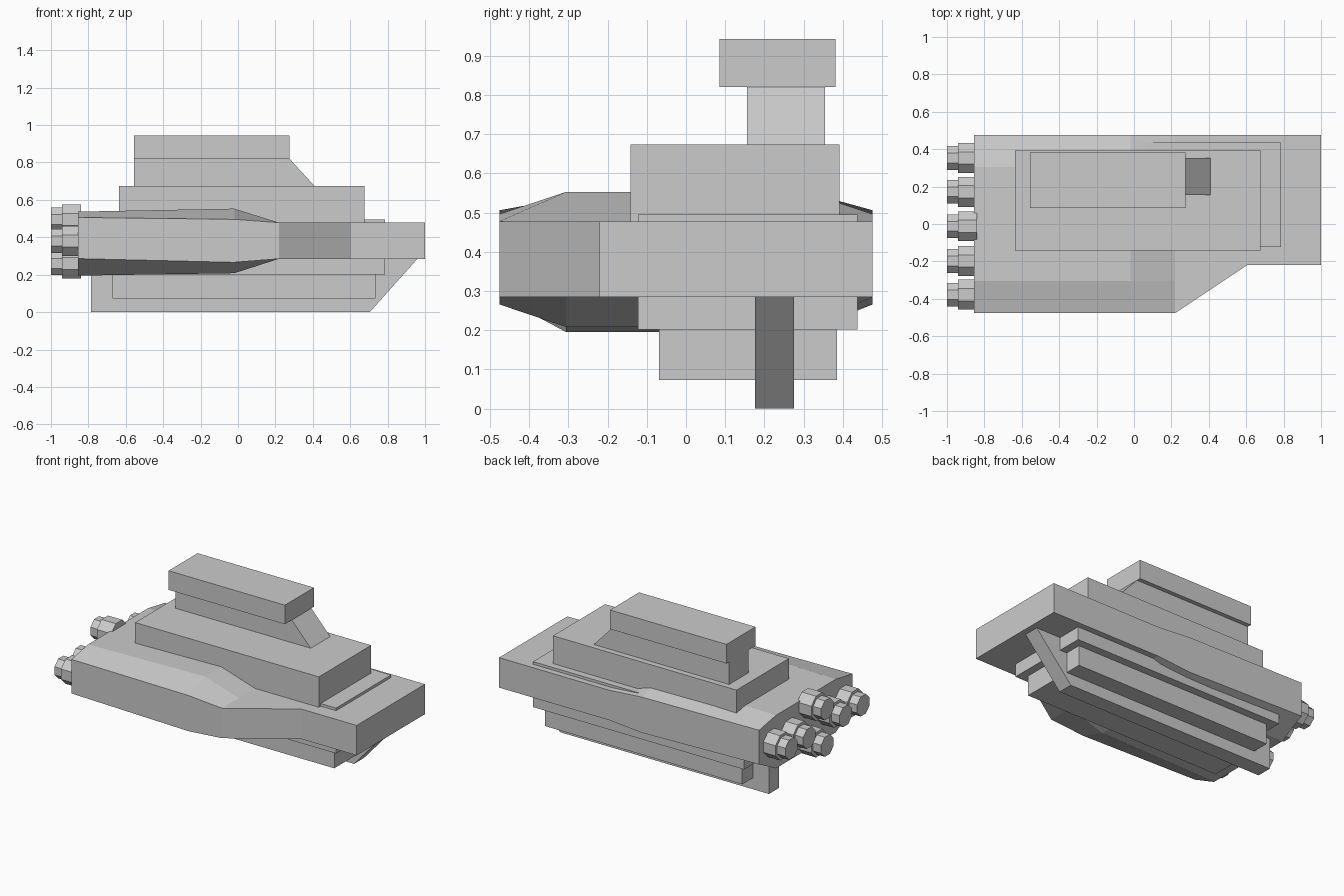
import bpy, bmesh, math
from mathutils import Matrix

if "Cube" in bpy.data.objects:
    bpy.data.objects.remove(bpy.data.objects["Cube"])


def finish(name, bm):
    bmesh.ops.recalc_face_normals(bm, faces=bm.faces)
    mesh = bpy.data.meshes.new(name)
    bm.to_mesh(mesh)
    bm.free()
    obj = bpy.data.objects.new(name, mesh)
    bpy.context.collection.objects.link(obj)
    return obj


def loft(name, rings):
    """Skin a list of equal-length vertex rings and cap both ends."""
    bm = bmesh.new()
    loops = [[bm.verts.new(p) for p in ring] for ring in rings]
    n = len(loops[0])
    for a, b in zip(loops, loops[1:]):
        for i in range(n):
            j = (i + 1) % n
            bm.faces.new((a[i], a[j], b[j], b[i]))
    bm.faces.new(loops[0])
    bm.faces.new(loops[-1])
    return finish(name, bm)


def side_profile(name, points, y0, y1):
    """Extrude an x-z outline between two y positions."""
    return loft(name, [[(x, y, z) for x, z in points] for y in (y0, y1)])


def box(name, x0, x1, y0, y1, z0, z1):
    return side_profile(name, [(x0, z0), (x1, z0), (x1, z1), (x0, z1)], y0, y1)


# Main hull: x, front y, front ridge y, edge bottom, ridge bottom, edge top, ridge top
stations = [
    (-0.855, -0.476, -0.305, 0.286, 0.195, 0.506, 0.537),
    (-0.02, -0.476, -0.305, 0.266, 0.208, 0.496, 0.553),
    (0.22, -0.476, -0.305, 0.285, 0.285, 0.478, 0.478),
    (0.605, -0.22, -0.14, 0.285, 0.285, 0.478, 0.478),
    (1.0, -0.22, -0.14, 0.285, 0.285, 0.478, 0.478),
]
loft("main_hull", [
    [(x, yf, eb), (x, yr, rb), (x, 0.305, rb), (x, 0.476, eb),
     (x, 0.476, et), (x, 0.305, rt), (x, yr, rt), (x, yf, et)]
    for x, yf, yr, eb, rb, et, rt in stations])

# Superstructure
box("deck_plate", -0.72, 0.785, -0.122, 0.437, 0.45, 0.495)
box("upper_deck", -0.635, 0.675, -0.141, 0.392, 0.45, 0.674)
side_profile("bridge_neck", [(-0.555, 0.67), (0.413, 0.67), (0.275, 0.82), (-0.555, 0.82)],
             0.156, 0.354)
box("bridge", -0.555, 0.275, 0.085, 0.381, 0.82, 0.943)

# Underside
box("belly_plate", -0.72, 0.785, -0.122, 0.437, 0.202, 0.3)
box("belly_box", -0.67, 0.735, -0.069, 0.385, 0.073, 0.21)
side_profile("keel", [(-0.785, 0.0), (0.705, 0.0), (0.96, 0.286), (-0.785, 0.286)],
             0.176, 0.276)


# Engines: octagonal housing with a narrower nozzle
def engine(name, y, z):
    bm = bmesh.new()
    for x0, x1, apothem in ((-0.942, -0.84, 0.08), (-1.0, -0.93, 0.063)):
        radius = apothem / math.cos(math.pi / 8)
        place = (Matrix.Translation(((x0 + x1) / 2, y, z))
                 @ Matrix.Rotation(math.pi / 2, 4, 'Y')
                 @ Matrix.Rotation(math.pi / 8, 4, 'Z'))
        bmesh.ops.create_cone(bm, cap_ends=True, segments=8, radius1=radius,
                              radius2=radius, depth=x1 - x0, matrix=place)
    finish(name, bm)


positions = [(y, 0.38) for y in (0.353, 0.172, -0.198, -0.378)]
positions += [(-0.012, 0.495), (-0.012, 0.26)]
for i, (y, z) in enumerate(positions):
    engine(f"engine_{i + 1}", y, z)
